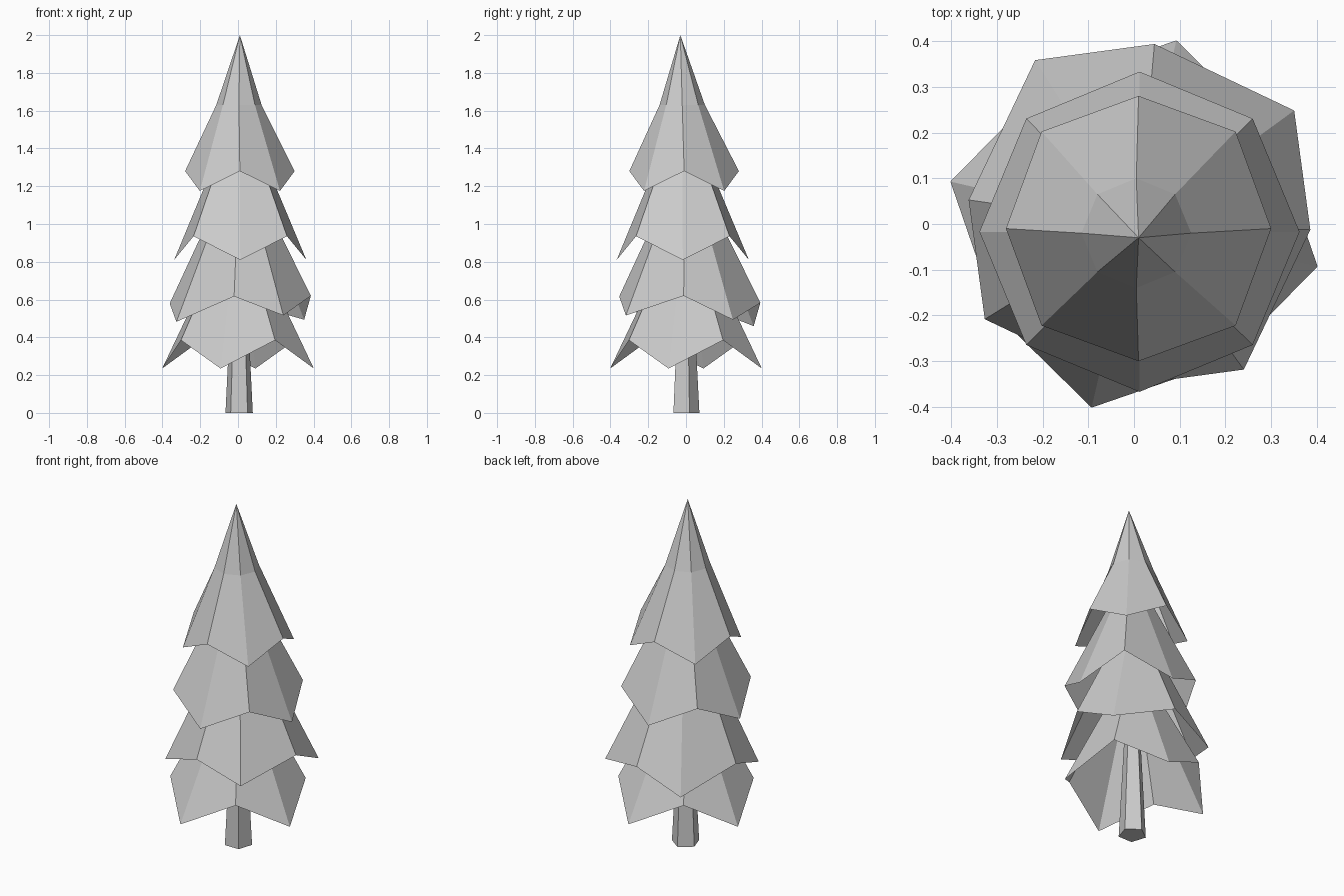
import bpy
import bmesh
from math import cos, sin, radians
from mathutils import Vector

cube = bpy.data.objects.get("Cube")
if cube:
    bpy.data.objects.remove(cube)

grey = bpy.data.materials.new("plain_grey")
grey.use_nodes = True
colour = (0.6, 0.6, 0.6, 1)
grey.diffuse_color = colour
grey.node_tree.nodes["Principled BSDF"].inputs["Base Color"].default_value = colour


def finish(name, bm):
    bmesh.ops.recalc_face_normals(bm, faces=bm.faces)
    mesh = bpy.data.meshes.new(name)
    bm.to_mesh(mesh)
    bm.free()
    mesh.materials.append(grey)
    obj = bpy.data.objects.new(name, mesh)
    bpy.context.collection.objects.link(obj)
    return obj


def polar(centre, radius, angle, z):
    a = radians(angle)
    return Vector((centre[0] + radius * cos(a), centre[1] + radius * sin(a), z))


def bridge(bm, lower, upper):
    count = len(lower)
    for i in range(count):
        j = (i + 1) % count
        bm.faces.new((lower[i], lower[j], upper[j], upper[i]))


def foliage(name, centre, low, high, apex, tilt=0, waist=None):
    """Open eight-sided skirt; low and high are (radius, angle, height) of its rim points."""
    bm = bmesh.new()
    spokes = []
    for quarter in range(4):
        for radius, angle, z in sorted((low, high), key=lambda p: p[1]):
            spokes.append((radius, angle + 90 * quarter, z))
    ring = []
    for radius, angle, z in spokes:
        p = polar(centre, radius, angle, z)
        p.z += tilt * (p.x - p.y)
        ring.append(bm.verts.new(p))
    if waist:
        wc, wr, wz = waist
        upper = [bm.verts.new(polar(wc, wr, s[1], wz)) for s in spokes]
        bridge(bm, ring, upper)
        ring = upper
    tip = bm.verts.new(apex)
    for i in range(8):
        bm.faces.new((ring[i], ring[(i + 1) % 8], tip))
    return finish(name, bm)


# Foliage tiers, from the crown down
foliage("crown_foliage", (0.01, -0.01), (0.30, 45, 1.175), (0.29, 0, 1.28),
        (0.01, -0.03, 2), waist=((0.005, -0.02), 0.12, 1.63))
foliage("upper_foliage", (0.012, -0.017), (0.35, 0, 0.81), (0.35, 45, 0.935),
        (0.01, -0.02, 1.65))
foliage("middle_foliage", (0.012, 0.02), (0.408, 34, 0.488), (0.375, -5, 0.6),
        (0.01, 0, 1.38), tilt=0.05)
foliage("lower_foliage", (0, 0), (0.412, -13, 0.235), (0.36, 33, 0.385),
        (0, 0, 1.08))

# Tapered five-sided trunk
bm = bmesh.new()
base, top = [[bm.verts.new(polar((0.006, -0.005), r, 90 + 72 * i, z)) for i in range(5)]
             for r, z in ((0.076, 0), (0.04, 0.7))]
bridge(bm, base, top)
bm.faces.new(base)
bm.faces.new(top)
finish("trunk", bm)
